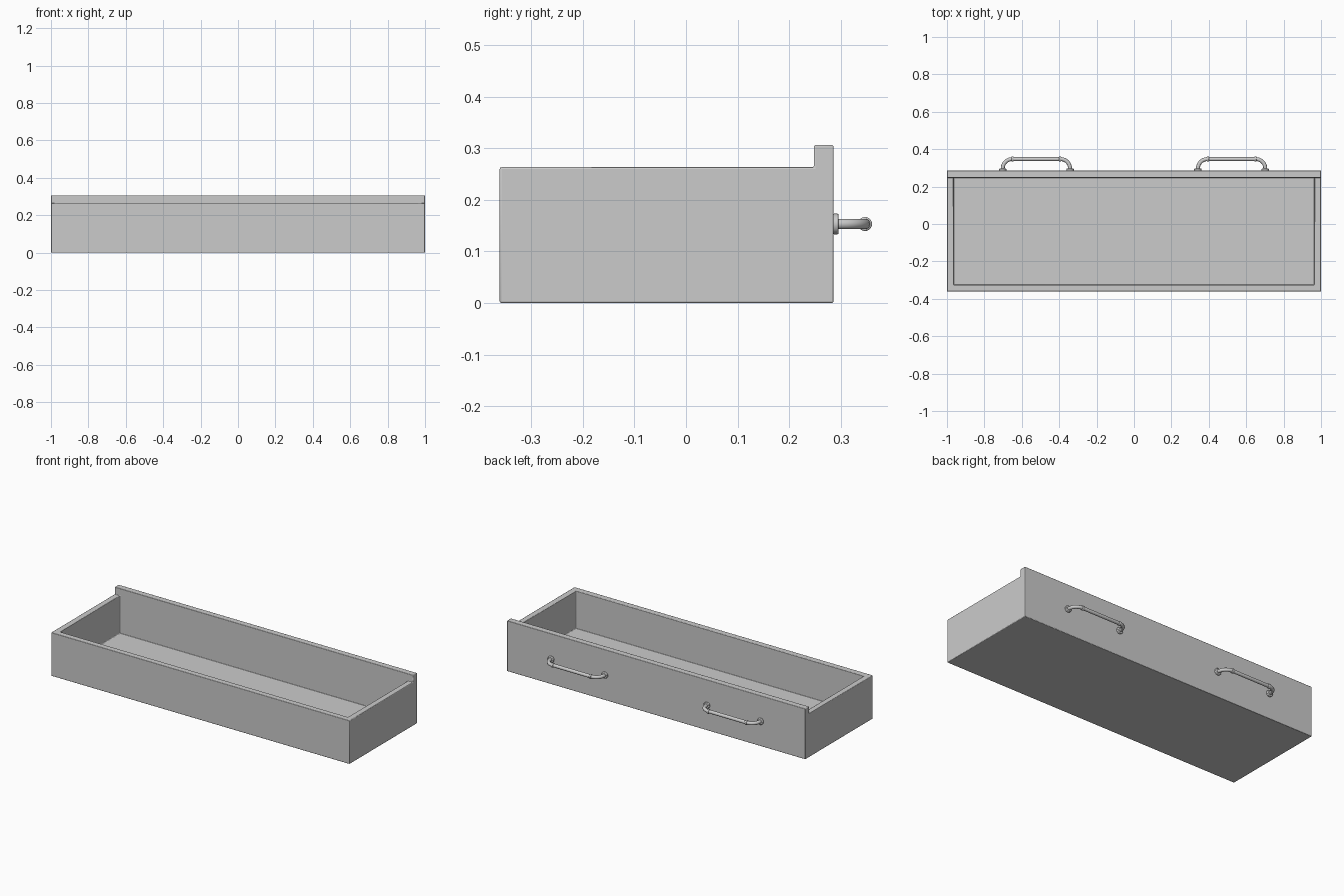
import bpy, bmesh
from math import pi, sin, cos

if "Cube" in bpy.data.objects:
    bpy.data.objects.remove(bpy.data.objects["Cube"])

HANDLE_Z = 0.153
PANEL_Y = 0.286
BAR_Y = 0.347


def smooth(ob, angle=35):
    bpy.ops.object.select_all(action='DESELECT')
    ob.select_set(True)
    bpy.context.view_layer.objects.active = ob
    bpy.ops.object.shade_smooth_by_angle(angle=angle * pi / 180)


def raise_faces(bm, faces, dz):
    """Extrude a face region upward, dropping the covered originals."""
    geom = bmesh.ops.extrude_face_region(bm, geom=faces)["geom"]
    bmesh.ops.translate(bm, vec=(0, 0, dz),
                        verts=[g for g in geom if isinstance(g, bmesh.types.BMVert)])
    bmesh.ops.delete(bm, geom=[f for f in faces if f.is_valid], context='FACES_ONLY')
    return [g for g in geom if isinstance(g, bmesh.types.BMFace)]


# Drawer box: floor, raised rim, then the taller handle panel
xs = [-1, -0.965, 0.965, 1]
ys = [-0.361, -0.325, 0.248, PANEL_Y]
bm = bmesh.new()


def grid(z):
    v = [[bm.verts.new((x, y, z)) for x in xs] for y in ys]
    return [bm.faces.new((v[j][i], v[j][i+1], v[j+1][i+1], v[j+1][i]))
            for j in range(3) for i in range(3)]


base = grid(0)
keep = bmesh.ops.duplicate(bm, geom=base)["geom"]
bmesh.ops.reverse_faces(bm, faces=[g for g in keep if isinstance(g, bmesh.types.BMFace)])
top = raise_faces(bm, base, 0.035)
centre = min(top, key=lambda f: abs(f.calc_center_median().x) + abs(f.calc_center_median().y))
rim = raise_faces(bm, [f for f in top if f is not centre], 0.228)
raise_faces(bm, [f for f in rim if f.calc_center_median().y > 0.25], 0.043)
bmesh.ops.remove_doubles(bm, verts=bm.verts[:], dist=1e-5)
bmesh.ops.dissolve_limit(bm, angle_limit=0.02, verts=bm.verts[:], edges=bm.edges[:])
bmesh.ops.recalc_face_normals(bm, faces=bm.faces[:])
me = bpy.data.meshes.new("drawer_box")
bm.to_mesh(me)
bm.free()
box = bpy.data.objects.new("drawer_box", me)
bpy.context.collection.objects.link(box)
smooth(box)
bev = box.modifiers.new("soft_edges", 'BEVEL')
bev.width = 0.003
bev.segments = 2
bev.limit_method = 'ANGLE'


def cylinder(name, loc, r, depth, rot):
    bpy.ops.mesh.primitive_cylinder_add(vertices=12, radius=r, depth=depth,
                                        location=loc, rotation=rot)
    ob = bpy.context.object
    ob.name = name
    b = ob.modifiers.new("rounded_edge", 'BEVEL')
    b.width = 0.003
    b.segments = 2
    b.limit_method = 'ANGLE'
    smooth(ob)


def handle(cx, side):
    # Bent bar swept along a path with rounded corners
    r = 0.05
    left = [(-0.18, PANEL_Y - 0.002)]
    for k in range(7):
        a = pi - k * pi / 12
        left.append((-0.18 + r + r * cos(a), BAR_Y - r + r * sin(a)))
    path = left + [(-x, y) for x, y in reversed(left)]
    cu = bpy.data.curves.new("handle_path", 'CURVE')
    cu.dimensions = '3D'
    cu.bevel_depth = 0.0105
    cu.bevel_resolution = 3
    cu.use_fill_caps = True
    sp = cu.splines.new('POLY')
    sp.points.add(len(path) - 1)
    for p, (x, y) in zip(sp.points, path):
        p.co = (cx + x, y, HANDLE_Z, 1)
    ob = bpy.data.objects.new("handle_bar_" + side, cu)
    bpy.context.collection.objects.link(ob)
    bpy.ops.object.select_all(action='DESELECT')
    ob.select_set(True)
    bpy.context.view_layer.objects.active = ob
    bpy.ops.object.convert(target='MESH')
    smooth(bpy.context.object, 50)
    # Mounting discs and collars at both ends
    for s in (-1, 1):
        cylinder("handle_mount_" + side, (cx + s * 0.18, PANEL_Y + 0.004, HANDLE_Z),
                 0.02, 0.012, (pi / 2, 0, 0))
        cylinder("handle_collar_" + side, (cx + s * 0.127, BAR_Y, HANDLE_Z),
                 0.014, 0.012, (0, pi / 2, 0))


handle(-0.522, "left")
handle(0.522, "right")
